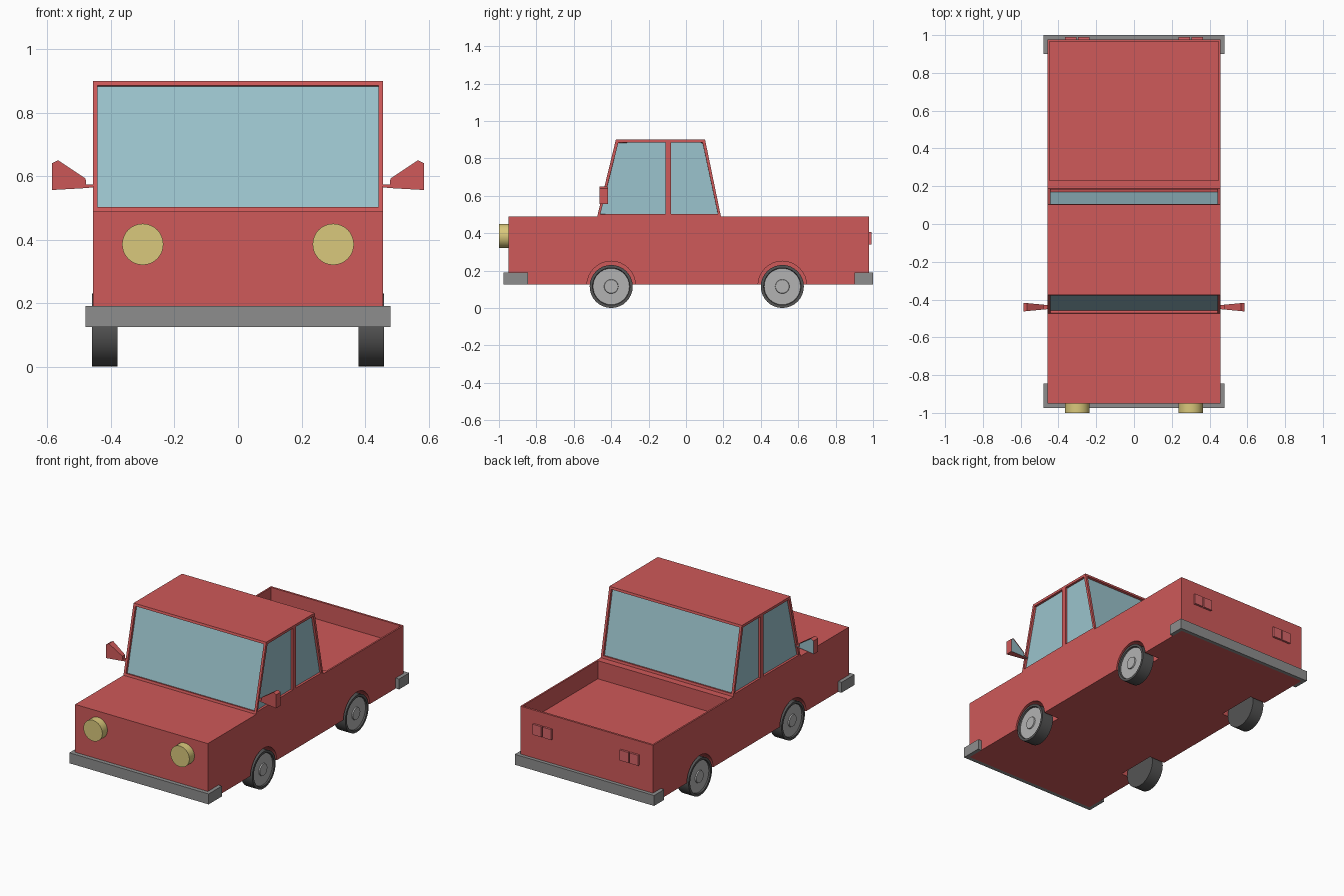
import bpy, bmesh, math
from mathutils import Matrix, Vector

if "Cube" in bpy.data.objects:
    bpy.data.objects.remove(bpy.data.objects["Cube"])


def material(name, rgb):
    m = bpy.data.materials.new(name)
    m.diffuse_color = (*rgb, 1)
    m.use_nodes = True
    m.node_tree.nodes["Principled BSDF"].inputs["Base Color"].default_value = m.diffuse_color
    return m


RED = material("red_paint", (0.62, 0.10, 0.10))
LAMP = material("tail_red", (0.68, 0.13, 0.14))
GLASS = material("glass", (0.33, 0.55, 0.61))
YELLOW = material("lamp_yellow", (0.70, 0.58, 0.20))
RUBBER = material("rubber", (0.09, 0.09, 0.09))
BUMPER = material("bumper_grey", (0.27, 0.27, 0.27))
HUB = material("hub_grey", (0.45, 0.45, 0.45))


def finish(name, bm, *mats, smooth=False):
    bmesh.ops.remove_doubles(bm, verts=bm.verts, dist=1e-5)
    bmesh.ops.recalc_face_normals(bm, faces=bm.faces)
    me = bpy.data.meshes.new(name)
    bm.to_mesh(me)
    bm.free()
    ob = bpy.data.objects.new(name, me)
    bpy.context.collection.objects.link(ob)
    for m in mats:
        me.materials.append(m)
    if smooth:
        bpy.ops.object.select_all(action='DESELECT')
        ob.select_set(True)
        bpy.context.view_layer.objects.active = ob
        bpy.ops.object.shade_smooth_by_angle(angle=math.radians(35))
    return ob


def box(name, x, y, z, mat):
    bm = bmesh.new()
    bmesh.ops.create_cube(bm, size=1)
    for v in bm.verts:
        v.co = [(a + b) / 2 + c * (b - a) for (a, b), c in zip((x, y, z), v.co)]
    return finish(name, bm, mat)


def cylinder(name, centre, r, depth, axis, mat, n=32):
    bm = bmesh.new()
    rot = Matrix.Rotation(math.pi / 2, 4, 'Y' if axis == 'X' else 'X')
    bmesh.ops.create_cone(bm, cap_ends=True, segments=n, radius1=r, radius2=r,
                          depth=depth, matrix=Matrix.Translation(centre) @ rot)
    return finish(name, bm, mat, smooth=True)


def loft(bm, a, b):
    """Closed solid between two matching outlines; returns the end caps and sides."""
    va, vb = ([bm.verts.new(p) for p in o] for o in (a, b))
    n = len(va)
    sides = [bm.faces.new((va[i], va[(i + 1) % n], vb[(i + 1) % n], vb[i])) for i in range(n)]
    return bm.faces.new(va), bm.faces.new(vb), sides


def lathe(name, profile, centre, mat):
    """Spin (x, radius) points about an x-axis through centre."""
    bm = bmesh.new()
    c = Vector(centre)
    vs = [bm.verts.new(c + Vector((x, 0, r))) for x, r in profile]
    es = [bm.edges.new(p) for p in zip(vs, vs[1:])]
    bmesh.ops.spin(bm, geom=vs + es, cent=c, axis=(1, 0, 0), angle=math.tau, steps=32)
    bmesh.ops.dissolve_degenerate(bm, dist=1e-5, edges=bm.edges)
    return finish(name, bm, mat, smooth=True)


# Lower body with open bed and wheel wells
body = box("body", (-0.457, 0.457), (-0.95, 0.978), (0.125, 0.488), RED)
cutters = [box("bed_cutter", (-0.447, 0.447), (0.23, 0.965), (0.375, 0.6), RED)]
WHEELS = [(s, y) for s in (-1, 1) for y in (-0.40, 0.515)]
for s, y in WHEELS:
    cutters.append(cylinder("well_cutter", (s * 0.45, y, 0.12), 0.13, 0.2, 'X', RED))
for c in cutters:
    c.hide_render = True
    c.display_type = 'WIRE'
    mod = body.modifiers.new(c.name, 'BOOLEAN')
    mod.operation = 'DIFFERENCE'
    mod.solver = 'EXACT'
    mod.object = c

# Cab: sloped box split at the door pillar, window panes inset
bm = bmesh.new()
bottom, top = (-0.475, -0.095, 0.187), (-0.375, -0.095, 0.102)
low = [[bm.verts.new((s * 0.457, y, 0.488)) for y in bottom] for s in (-1, 1)]
high = [[bm.verts.new((s * 0.457, y, 0.9)) for y in top] for s in (-1, 1)]
panes = []
for k in (0, 1):
    for i in (0, 1):
        panes.append(bm.faces.new((low[k][i], low[k][i + 1], high[k][i + 1], high[k][i])))
for i in (0, 2):
    panes.append(bm.faces.new((low[0][i], low[1][i], high[1][i], high[0][i])))
for row in (low, high):
    for i in (0, 1):
        bm.faces.new((row[0][i], row[0][i + 1], row[1][i + 1], row[1][i]))
bmesh.ops.recalc_face_normals(bm, faces=bm.faces)
bmesh.ops.inset_individual(bm, faces=panes, thickness=0.021, depth=0)
bmesh.ops.inset_individual(bm, faces=panes, thickness=0.0005, depth=-0.014)
for f in panes:
    f.material_index = 1
finish("cab", bm, RED, GLASS)

# Wheels
for s, y in WHEELS:
    tyre = [(0.38, 0), (0.38, 0.115), (0.459, 0.115), (0.459, 0.1), (0.45, 0.097)]
    hub = [(0.45, 0.097), (0.45, 0.038), (0.457, 0.036), (0.457, 0)]
    for name, prof, mat in (("tyre", tyre, RUBBER), ("hub", hub, HUB)):
        lathe(name, [(s * x, r) for x, r in prof], (0, y, 0.115), mat)

# Bumpers wrapping round the body corners
for name, end, inner, tip in (("front_bumper", -0.975, -0.95, -0.845),
                              ("rear_bumper", 1.0, 0.978, 0.90)):
    half = [(0.48, end), (0.48, tip), (0.457, tip), (0.457, inner)]
    outline = half + [(-x, y) for x, y in reversed(half)]
    bm = bmesh.new()
    loft(bm, [(x, y, 0.125) for x, y in outline], [(x, y, 0.19) for x, y in outline])
    finish(name, bm, BUMPER)

for s in (-1, 1):
    # Headlights and paired tail lights
    cylinder("headlight", (s * 0.30, -0.97, 0.385), 0.065, 0.06, 'Y', YELLOW)
    for dx in (-0.034, 0.034):
        x = s * 0.30 + dx
        box("tail_light", (x - 0.03, x + 0.03), (0.97, 0.991), (0.34, 0.405), LAMP)

    # Wing mirrors: arm and flared housing with glass at the back
    outline = [(0.45, 0.565), (0.45, 0.573), (0.478, 0.573), (0.48, 0.592), (0.567, 0.65),
               (0.586, 0.64), (0.586, 0.556), (0.48, 0.562)]
    bm = bmesh.new()
    ends = [[(s * x, -0.44 + d * (0.01 + 0.013 * (x - 0.45) / 0.136), z) for x, z in outline]
            for d in (-1, 1)]
    front, back, sides = loft(bm, *ends)
    bmesh.ops.recalc_face_normals(bm, faces=bm.faces)
    bmesh.ops.inset_individual(bm, faces=[back], thickness=0.003, depth=-0.002)
    back.material_index = 1
    finish("wing_mirror", bm, RED, GLASS)
